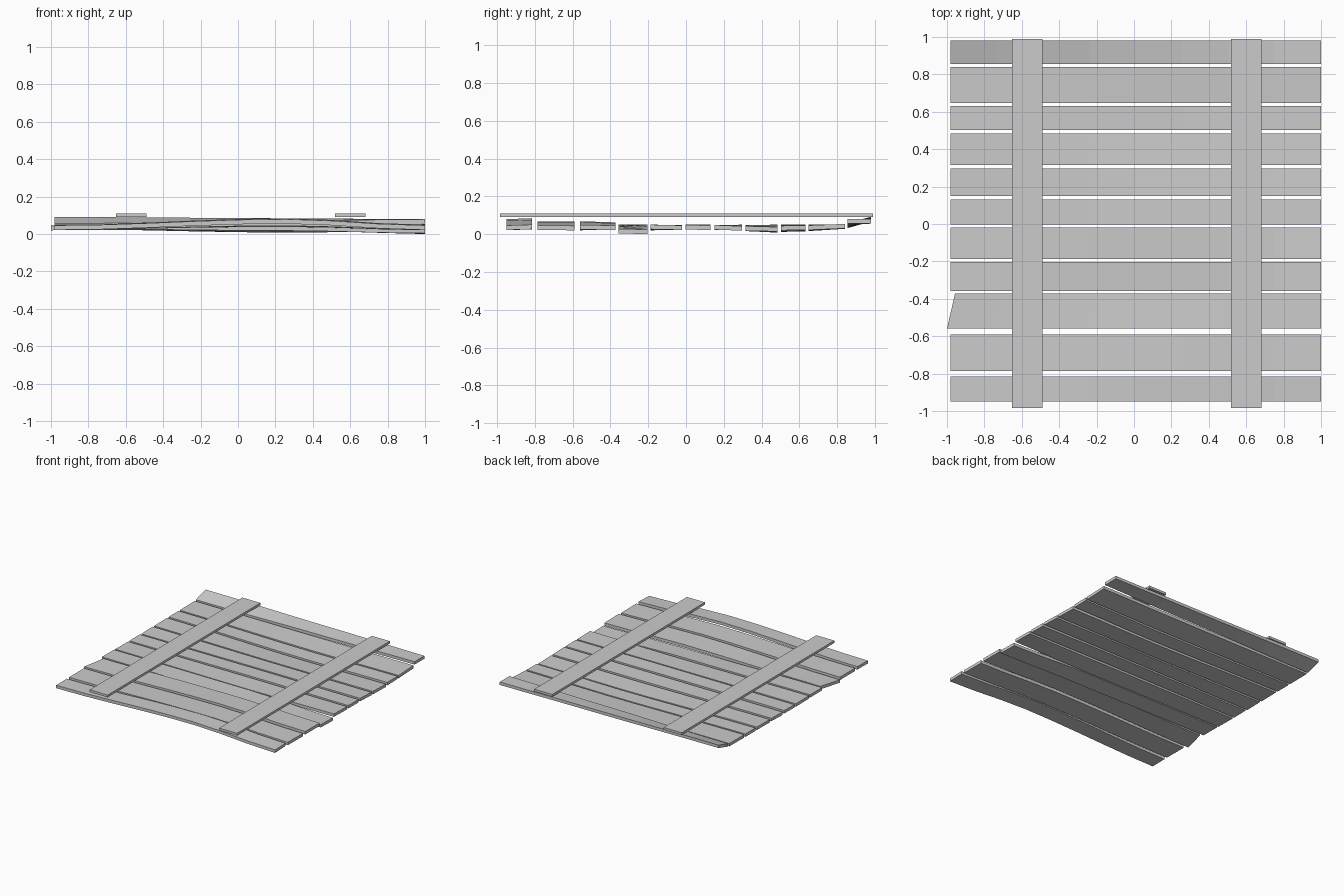
import bpy, bmesh, math

THICK = 0.024


def ease(a, b, t):
    t = max(0.0, min(1.0, t))
    return a + (b - a) * (0.5 - 0.5 * math.cos(math.pi * t))


def warp(l, m, r, x, peak=0.25):
    # height along a plank from left end, middle and right end values
    if x < peak:
        return ease(l, m, (x + 0.98) / (peak + 0.98))
    return ease(m, r, (x - peak) / (1.0 - peak))


def make_plank(name, y0, y1, front, back, left=(-0.98, -0.98)):
    # front / back: underside heights (left, middle, right) along each long edge
    bm = bmesh.new()
    rings = []
    n = 8
    for i in range(n + 1):
        t = i / n
        xf = left[0] + (1.0 - left[0]) * t
        xb = left[1] + (1.0 - left[1]) * t
        zf, zb = warp(*front, xf), warp(*back, xb)
        pts = [(xf, y0, zf), (xb, y1, zb), (xb, y1, zb + THICK), (xf, y0, zf + THICK)]
        rings.append([bm.verts.new(p) for p in pts])
    for a, b in zip(rings, rings[1:]):
        for k in range(4):
            j = (k + 1) % 4
            bm.faces.new((a[k], a[j], b[j], b[k]))
    bm.faces.new(rings[0])
    bm.faces.new(rings[-1][::-1])
    bmesh.ops.recalc_face_normals(bm, faces=bm.faces)
    me = bpy.data.meshes.new(name)
    bm.to_mesh(me)
    bm.free()
    ob = bpy.data.objects.new(name, me)
    bpy.context.collection.objects.link(ob)


# warped planks: y range, front edge heights, back edge heights
planks = [
    (-0.950, -0.815, (0.022, 0.055, 0.022), (0.024, 0.060, 0.026)),
    (-0.785, -0.590, (0.024, 0.044, 0.022), (0.024, 0.042, 0.020)),
    (-0.560, -0.372, (0.020, 0.044, 0.024), (0.026, 0.038, 0.022)),
    (-0.358, -0.203, (0.028, 0.018, 0.004), (0.028, 0.026, 0.000)),
    (-0.188, -0.020, (0.026, 0.020, 0.026), (0.024, 0.024, 0.022)),
    (-0.003, 0.130, (0.024, 0.028, 0.024), (0.026, 0.026, 0.022)),
    (0.150, 0.296, (0.022, 0.024, 0.024), (0.026, 0.020, 0.018)),
    (0.315, 0.483, (0.024, 0.016, 0.018), (0.026, 0.008, 0.014)),
    (0.502, 0.632, (0.026, 0.012, 0.020), (0.026, 0.014, 0.022)),
    (0.647, 0.840, (0.026, 0.016, 0.022), (0.028, 0.028, 0.030)),
    (0.855, 0.980, (0.032, 0.045, 0.055), (0.068, 0.060, 0.055)),
]
for i, (y0, y1, f, b) in enumerate(planks):
    # third plank has a slanted, longer left end
    left = (-1.0, -0.957) if i == 2 else (-0.98, -0.98)
    make_plank(f"plank_{i + 1}", y0, y1, f, b, left)

# two straight battens across the planks
for name, x in (("left_batten", -0.572), ("right_batten", 0.599)):
    bpy.ops.mesh.primitive_cube_add(size=1, location=(x, 0.003, 0.100))
    ob = bpy.context.object
    ob.name = name
    ob.scale = (0.163, 1.974, 0.019)
